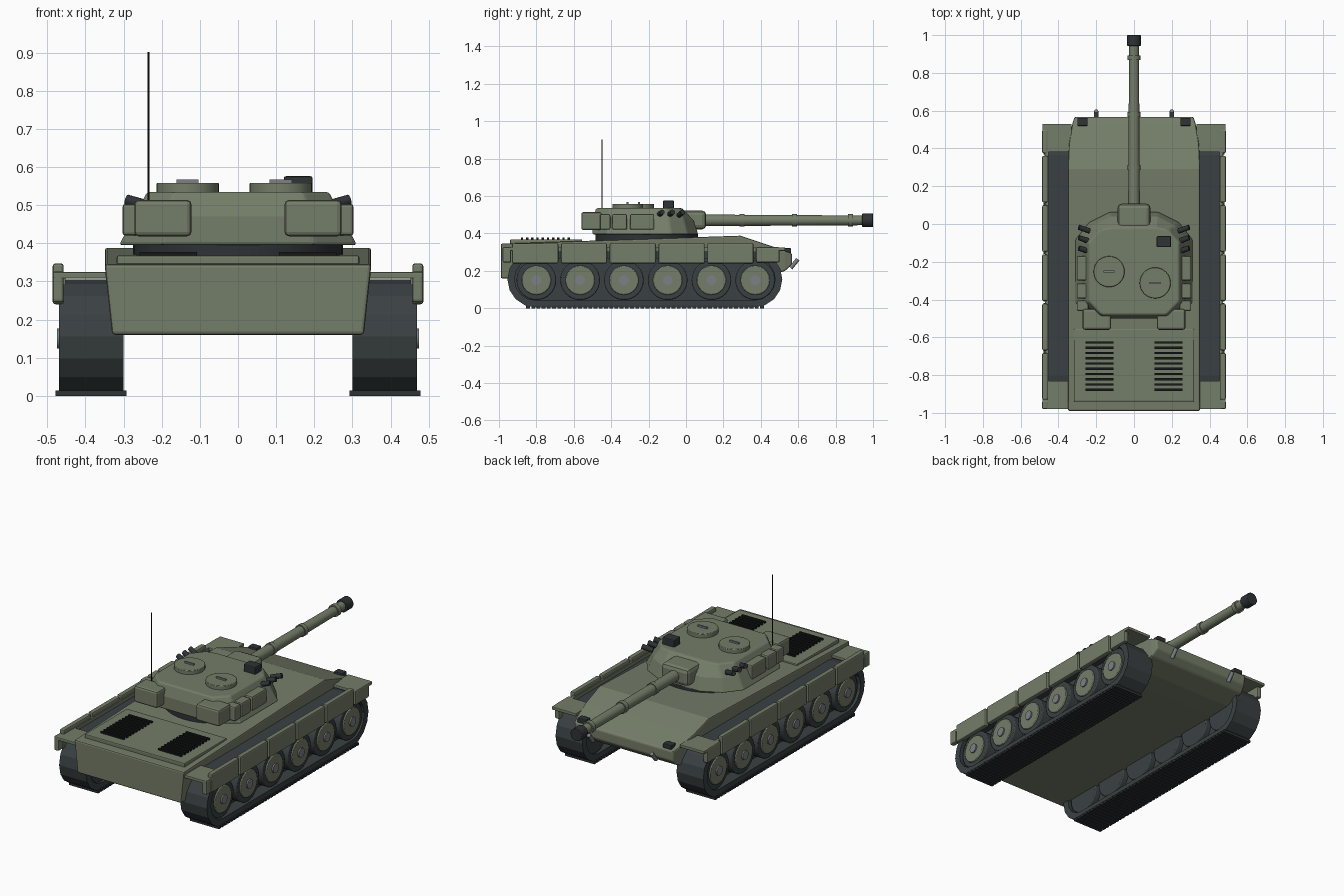
import bpy, bmesh, math
from mathutils import Matrix, Vector

cube = bpy.data.objects.get("Cube")
if cube:
    bpy.data.objects.remove(cube)


def material(name, rgb):
    m = bpy.data.materials.new(name)
    m.use_nodes = True
    m.diffuse_color = (*rgb, 1)
    b = m.node_tree.nodes["Principled BSDF"]
    b.inputs["Base Color"].default_value = (*rgb, 1)
    b.inputs["Roughness"].default_value = 0.8
    return m


green = material("olive green", (0.175, 0.205, 0.14))
rubber = material("track rubber", (0.042, 0.052, 0.055))
dark = material("dark fittings", (0.028, 0.033, 0.036))
black = material("black grille", (0.008, 0.009, 0.009))
steel = material("grey steel", (0.2, 0.215, 0.235))


def finish(name, bm, mat, bevel=0, smooth=False):
    bmesh.ops.recalc_face_normals(bm, faces=bm.faces)
    me = bpy.data.meshes.new(name)
    bm.to_mesh(me)
    bm.free()
    me.materials.append(mat)
    ob = bpy.data.objects.new(name, me)
    bpy.context.collection.objects.link(ob)
    if smooth:
        bpy.ops.object.select_all(action='DESELECT')
        ob.select_set(True)
        bpy.context.view_layer.objects.active = ob
        bpy.ops.object.shade_smooth_by_angle(angle=math.radians(35))
    if bevel:
        mod = ob.modifiers.new("Bevel", 'BEVEL')
        mod.width, mod.segments = bevel, 2
        mod.limit_method, mod.angle_limit = 'ANGLE', math.radians(25)
    return ob


def box(name, x, y, z, mat, bevel=0.0):
    """Box from three (low, high) ranges."""
    bm = bmesh.new()
    bmesh.ops.create_cube(bm, size=1)
    for v in bm.verts:
        v.co = Vector([(a + b) / 2 + c * (b - a) for c, (a, b) in zip(v.co, (x, y, z))])
    return finish(name, bm, mat, bevel)


def rod(name, start, end, r, mat, r2=None, sides=32, bevel=0):
    a, b = Vector(start), Vector(end)
    bm = bmesh.new()
    turn = (b - a).to_track_quat('Z', 'Y').to_matrix().to_4x4()
    bmesh.ops.create_cone(bm, cap_ends=True, segments=sides, radius1=r,
                          radius2=r if r2 is None else r2, depth=(b - a).length,
                          matrix=Matrix.Translation((a + b) / 2) @ turn)
    return finish(name, bm, mat, bevel, True)


def loft(name, rings, mat, bevel=0, closed=False):
    """Skin between rings of equal point count."""
    bm = bmesh.new()
    vs = [[bm.verts.new(p) for p in ring] for ring in rings]
    n = len(vs[0])
    pairs = list(zip(vs, vs[1:])) + ([(vs[-1], vs[0])] if closed else [])
    for a, b in pairs:
        for i in range(n):
            j = (i + 1) % n
            bm.faces.new((a[i], a[j], b[j], b[i]))
    if not closed:
        bm.faces.new(vs[0])
        bm.faces.new(vs[-1])
    return finish(name, bm, mat, bevel)


def span(side, a, b):
    return tuple(sorted((side * a, side * b)))


# Hull: stations of y, bottom z, top z, bottom half width, top half width
stations = [(-0.99, 0.16, 0.345, 0.33, 0.35), (0.29, 0.16, 0.388, 0.33, 0.35),
            (0.42, 0.165, 0.345, 0.33, 0.345), (0.53, 0.2, 0.307, 0.32, 0.327),
            (0.567, 0.235, 0.293, 0.31, 0.315)]
loft("hull", [[(-wb, y, b), (wb, y, b), (wt, y, t), (-wt, y, t)]
              for y, b, t, wb, wt in stations], green, 0.008)

# Engine deck with two louvred grilles
box("engine_deck", (-0.318, 0.318), (-0.94, -0.555), (0.33, 0.368), green, 0.005)
for side in (-1, 1):
    for i in range(10):
        y = -0.877 + i * 0.0278
        box("grille_slat", span(side, 0.108, 0.258), (y - 0.006, y + 0.006),
            (0.365, 0.377), black)

# Running gear
REAR, FRONT, AXLE = -0.805, 0.365, 0.155


def stadium(x, r):
    pts = []
    for centre, start in ((FRONT, -90), (REAR, 90)):
        for k in range(9):
            a = math.radians(start + k * 22.5)
            pts.append((x, centre + r * math.cos(a), AXLE + r * math.sin(a)))
    return pts


for side in (-1, 1):
    s = side
    loft("track_band", [stadium(s * x, r) for x, r in
                        ((0.3, 0.15), (0.47, 0.15), (0.47, 0.112), (0.3, 0.112))],
         rubber, closed=True)
    loft("track_web", [stadium(s * x, 0.12) for x in (0.345, 0.4)], rubber)
    for i in range(46):
        y = -0.845 + i * 0.0278
        box("track_pad", span(s, 0.292, 0.478), (y - 0.01, y + 0.01), (0, 0.014), dark)
    for i in range(6):
        y = -0.8 + i * 0.234
        rod("wheel_tyre", (s * 0.31, y, 0.15), (s * 0.46, y, 0.15), 0.106, rubber, bevel=0.006)
        rod("wheel_disc", (s * 0.45, y, 0.15), (s * 0.467, y, 0.15), 0.078, green, bevel=0.004)
        rod("wheel_hub", (s * 0.46, y, 0.15), (s * 0.475, y, 0.15), 0.026, steel)
    # Fender plates and side skirts
    for y in ((0.38, 0.53), (-0.98, -0.83)):
        box("fender_plate", span(s, 0.33, 0.485), y, (0.307, 0.325), green, 0.004)
    box("skirt_rail", span(s, 0.452, 0.47), (-0.93, 0.4), (0.29, 0.325), green)
    for i in range(5):
        y = -0.93 + i * 0.261
        box("side_skirt", span(s, 0.457, 0.486), (y, y + 0.247), (0.24, 0.347), green, 0.007)
    box("front_skirt", span(s, 0.457, 0.486), (0.375, 0.5), (0.245, 0.327), green, 0.007)
    box("rear_skirt", span(s, 0.457, 0.486), (-0.98, -0.935), (0.245, 0.327), green, 0.007)
    # Headlights and tow hooks
    box("headlight", span(s, 0.245, 0.3), (0.52, 0.562), (0.295, 0.322), dark, 0.005)
    rod("tow_hook", (s * 0.2, 0.56, 0.215), (s * 0.2, 0.598, 0.262), 0.011, steel, sides=12)

# Turret: half outlines mirrored into rings
def outline(half, z):
    return [(x, y, z) for x, y in half] + [(-x, y, z) for x, y in reversed(half)]


base = [(0.13, 0.065), (0.24, 0.01), (0.312, -0.08), (0.312, -0.42), (0.2, -0.5)]
shoulder = [(0.125, 0.04), (0.22, -0.01), (0.272, -0.09), (0.272, -0.42), (0.19, -0.5)]
top = [(0.12, -0.02), (0.18, -0.03), (0.238, -0.1), (0.238, -0.41), (0.17, -0.48)]
loft("turret", [outline(base, 0.395), outline(shoulder, 0.47), outline(top, 0.535)],
     green, 0.008)
rod("turret_ring", (0, -0.21, 0.355), (0, -0.21, 0.4), 0.275, dark, sides=48)

for side in (-1, 1):
    s = side
    box("rear_stowage_box", span(s, 0.122, 0.272), (-0.56, -0.45), (0.418, 0.514), green, 0.012)
    for y in ((-0.46, -0.405), (-0.395, -0.315), (-0.3, -0.17)):
        box("side_stowage", span(s, 0.24, 0.303), y, (0.42, 0.503), green, 0.008)
    for y in (-0.025, -0.08, -0.135):
        rod("smoke_launcher", (s * 0.235, y - 0.012, 0.498), (s * 0.292, y + 0.008, 0.514),
            0.014, dark, sides=12)

# Hatches with handles, sight and antenna
for x, y in ((-0.132, -0.252), (0.112, -0.312)):
    rod("hatch", (x, y, 0.52), (x, y, 0.558), 0.082, green, bevel=0.003)
    box("hatch_handle", (x - 0.029, x + 0.029), (y - 0.005, y + 0.005), (0.555, 0.567), steel)
box("sight", (0.12, 0.196), (-0.123, -0.064), (0.53, 0.576), dark, 0.006)
rod("antenna", (-0.235, -0.45, 0.48), (-0.235, -0.45, 0.902), 0.0028, black, sides=8)

# Gun
GUN = 0.47
box("mantlet", (-0.087, 0.087), (-0.03, 0.108), (0.422, 0.522), green, 0.022)
rod("barrel", (0, 0.08, GUN), (0, 0.95, GUN), 0.031, green, 0.026)
for y in (0.3, 0.58, 0.88):
    rod("barrel_band", (0, y - 0.013, GUN), (0, y + 0.013, GUN), 0.034, green)
rod("muzzle", (0, 0.942, GUN), (0, 1.0, GUN), 0.036, dark, bevel=0.003)
